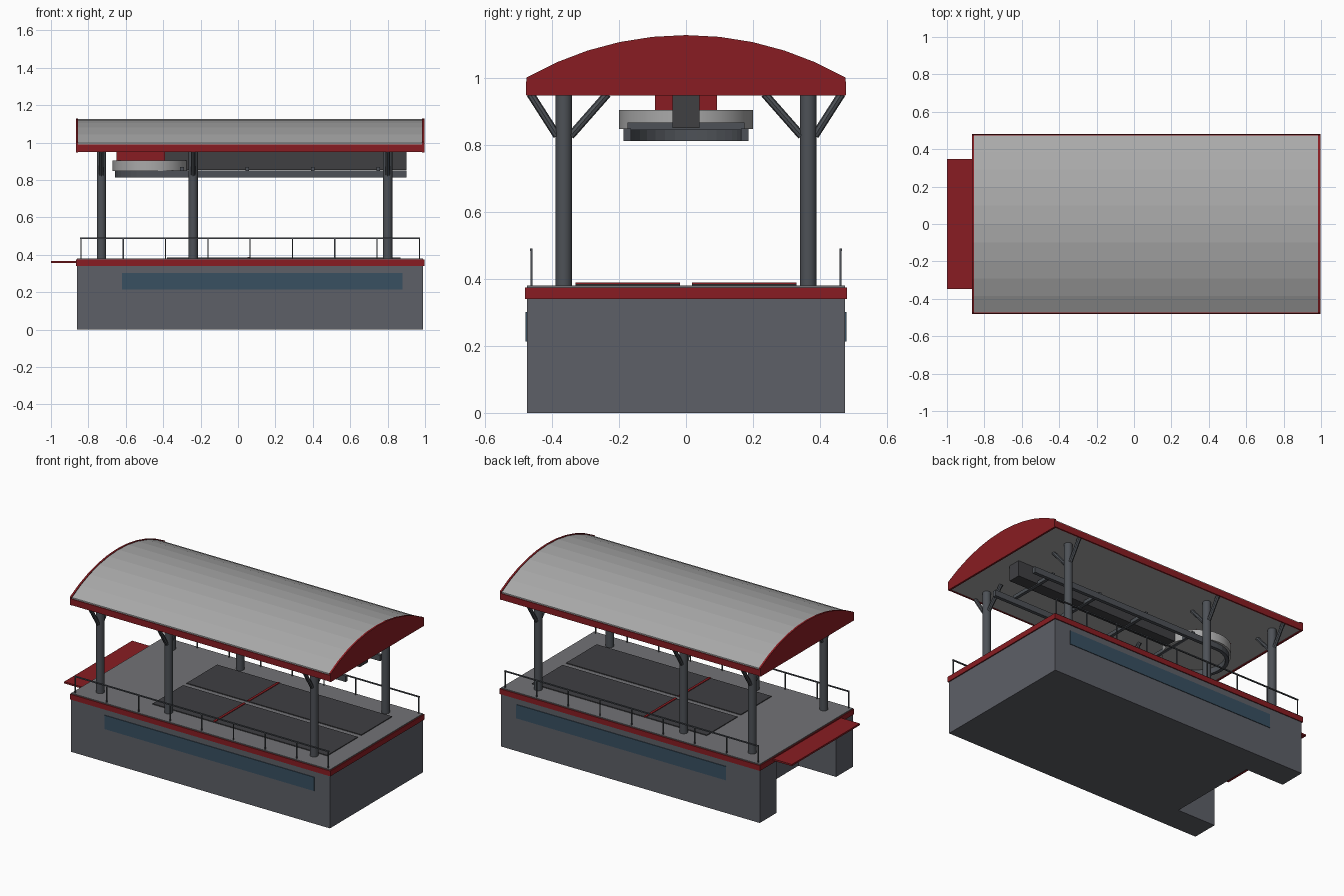
import bpy, bmesh, math
from mathutils import Vector

if "Cube" in bpy.data.objects:
    bpy.data.objects.remove(bpy.data.objects["Cube"])


def material(name, rgb):
    m = bpy.data.materials.new(name)
    m.diffuse_color = (*rgb, 1)
    m.use_nodes = True
    m.node_tree.nodes["Principled BSDF"].inputs["Base Color"].default_value = m.diffuse_color
    return m


RED = material("red_paint", (0.25, 0.012, 0.016))
STEEL = material("dark_steel", (0.075, 0.083, 0.095))
WALL = material("wall_grey", (0.11, 0.115, 0.135))
DECK = material("deck_grey", (0.17, 0.17, 0.18))
DARK = material("dark_rubber", (0.05, 0.05, 0.055))
GLASS = material("window_glass", (0.04, 0.08, 0.12))
ROOF = material("roof_metal", (0.4, 0.4, 0.4))


def finish(name, bm, mat):
    bmesh.ops.recalc_face_normals(bm, faces=bm.faces)
    me = bpy.data.meshes.new(name)
    bm.to_mesh(me)
    bm.free()
    me.materials.append(mat)
    ob = bpy.data.objects.new(name, me)
    bpy.context.collection.objects.link(ob)
    return ob


def prism(name, pts, vec, mat):
    """Extrude a closed 3D outline along vec."""
    bm = bmesh.new()
    f = bm.faces.new([bm.verts.new(p) for p in pts])
    r = bmesh.ops.extrude_face_region(bm, geom=[f])
    bmesh.ops.translate(bm, vec=vec,
                        verts=[v for v in r["geom"] if isinstance(v, bmesh.types.BMVert)])
    return finish(name, bm, mat)


def box(name, x, y, z, mat):
    return prism(name, [(x[0], y[0], z[0]), (x[1], y[0], z[0]),
                        (x[1], y[1], z[0]), (x[0], y[1], z[0])], (0, 0, z[1] - z[0]), mat)


def rod(name, a, b, r, mat, sides=12):
    a, b = Vector(a), Vector(b)
    bpy.ops.mesh.primitive_cylinder_add(vertices=sides, radius=r, depth=(b - a).length,
                                        location=(a + b) / 2)
    ob = bpy.context.object
    ob.name = name
    ob.rotation_euler = (b - a).to_track_quat('Z', 'Y').to_euler()
    ob.data.materials.append(mat)
    bpy.ops.object.shade_smooth_by_angle(angle=math.radians(35))
    return ob


# Base building with an open bay at the left end
outline = [(-0.86, -0.475), (0.99, -0.475), (0.99, 0.475), (-0.86, 0.475),
           (-0.86, 0.305), (-0.59, 0.305), (-0.59, -0.305), (-0.86, -0.305)]
prism("base_building", [(x, y, 0) for x, y in outline], (0, 0, 0.345), WALL)

# Deck with red edge, exit platform
box("deck_edge", (-0.866, 0.997), (-0.481, 0.481), (0.34, 0.374), RED)
box("deck_floor", (-0.86, 0.99), (-0.475, 0.475), (0.37, 0.38), DECK)
box("exit_platform", (-1.0, -0.85), (-0.347, 0.347), (0.356, 0.367), RED)

# Parts repeated on both sides
for s, side in ((-1, "front"), (1, "back")):
    def ys(a, b):
        return sorted((s * a, s * b))

    box(f"window_strip_{side}", (-0.62, 0.88), ys(0.47, 0.479), (0.213, 0.302), GLASS)
    box(f"loading_mat_{side}", (-0.38, 0.87), ys(0.018, 0.33), (0.378, 0.385), DARK)
    box(f"stop_line_{side}", (0.052, 0.068), ys(0.018, 0.33), (0.38, 0.389), RED)

    # Roof columns with forked braces
    for i, x in enumerate((-0.73, -0.24, 0.80)):
        y = s * 0.365
        rod(f"column_{side}_{i}", (x, y, 0.375), (x, y, 0.955), 0.025, STEEL, 16)
        for tip, n in ((0.235, "inner"), (0.465, "outer")):
            rod(f"brace_{n}_{side}_{i}", (x, y + (0.02 if tip * s > y else -0.02), 0.828),
                (x, s * tip, 0.953), 0.012, STEEL, 8)

    # Safety railing
    for i in range(9):
        x = -0.84 + i * 0.22625
        box(f"railing_post_{side}_{i}", (x - 0.003, x + 0.003), ys(0.459, 0.465),
            (0.375, 0.488), STEEL)
    box(f"railing_bar_{side}", (-0.844, 0.974), ys(0.458, 0.466), (0.484, 0.491), STEEL)
    box(f"roof_fascia_{side}", (-0.866, 0.997), ys(0.468, 0.478), (0.95, 0.99), RED)

# Arched roof and red gable ends
def arch(x, hw, bottom, peak, edge, n=10):
    rise = peak - edge
    rad = (hw * hw + rise * rise) / (2 * rise)
    a = math.asin(hw / rad)
    arc = [(x, rad * math.sin(t), peak - rad + rad * math.cos(t))
           for t in (a - 2 * a * i / n for i in range(n + 1))]
    return [(x, -hw, bottom), (x, hw, bottom)] + arc


prism("roof_shell", arch(-0.858, 0.473, 0.953, 1.126, 0.998), (1.846, 0, 0), ROOF)
for x, side in ((-0.867, "left"), (0.985, "right")):
    prism(f"gable_{side}", arch(x, 0.477, 0.948, 1.129, 1.002), (0.012, 0, 0), RED)

# Drive machinery: beam, motor housing and bullwheel
box("machinery_beam", (-0.39, 0.9), (-0.04, 0.04), (0.852, 0.955), DARK)
box("motor_housing", (-0.65, -0.39), (-0.092, 0.092), (0.9, 0.955), RED)
wheel = rod("bullwheel", (-0.47, 0, 0.848), (-0.47, 0, 0.905), 0.2, ROOF, 32)

# U-shaped cable rail
def half_ring(r):
    return [(0.9, r, 0.812)] + [
        (-0.47 + r * math.cos(t), r * math.sin(t), 0.812)
        for t in (math.pi / 2 + math.pi * i / 16 for i in range(17))] + [(0.9, -r, 0.812)]


prism("guide_rail", half_ring(0.187) + half_ring(0.165)[::-1], (0, 0, 0.038), STEEL)
for i, x in enumerate((-0.3, 0.05, 0.4, 0.75)):
    box(f"rail_cross_arm_{i}", (x - 0.01, x + 0.01), (-0.175, 0.175), (0.846, 0.868), STEEL)
